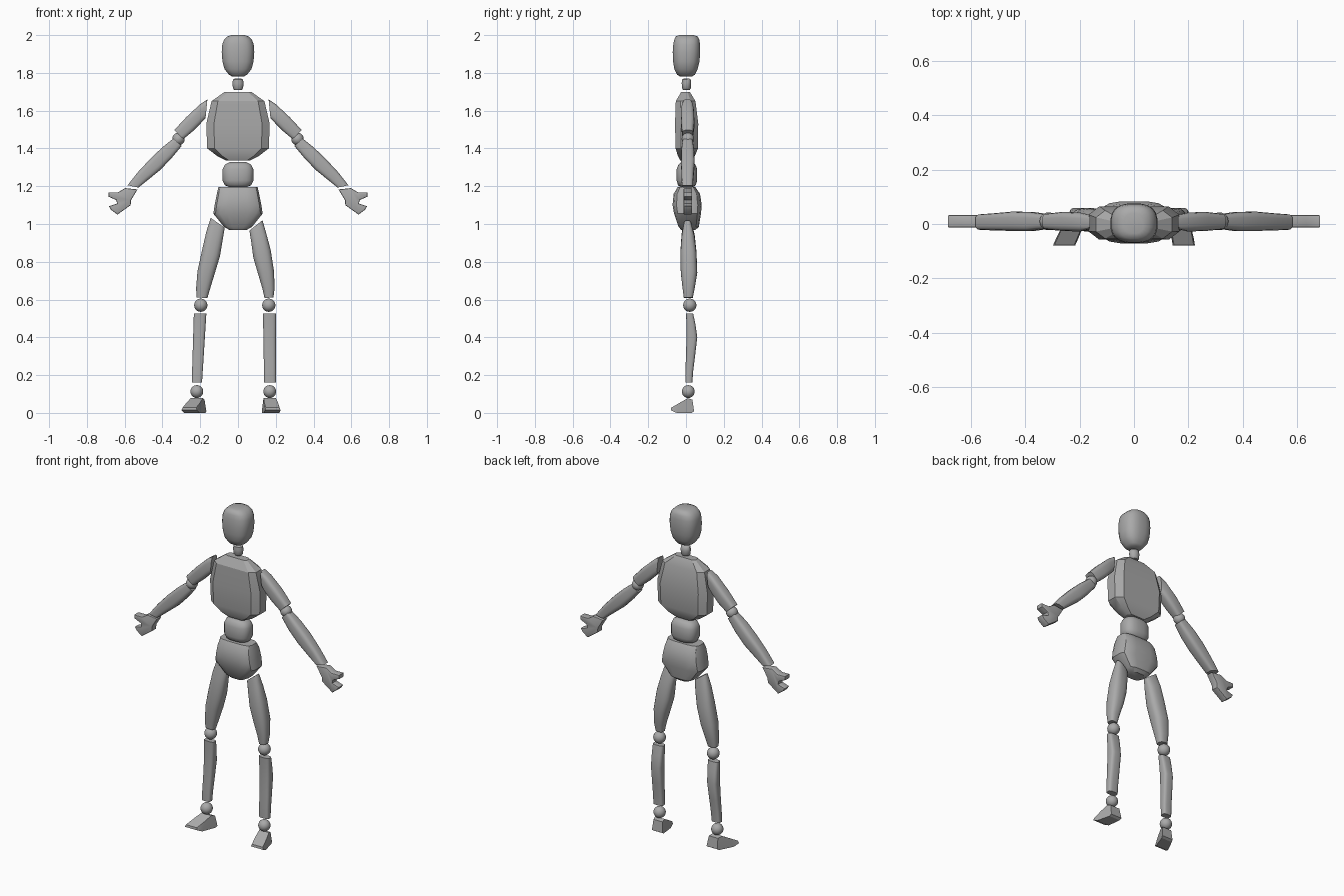
import bpy, bmesh, math
from mathutils import Vector

if "Cube" in bpy.data.objects:
    bpy.data.objects.remove(bpy.data.objects["Cube"])

mat = bpy.data.materials.new("plain grey")
mat.diffuse_color = (0.4, 0.4, 0.4, 1)
mat.use_nodes = True
mat.node_tree.nodes["Principled BSDF"].inputs["Base Color"].default_value = mat.diffuse_color


def finish(name, bm, angle=35):
    bmesh.ops.recalc_face_normals(bm, faces=bm.faces)
    me = bpy.data.meshes.new(name)
    bm.to_mesh(me)
    bm.free()
    me.materials.append(mat)
    me.shade_smooth()
    me.set_sharp_from_angle(angle=math.radians(angle))
    ob = bpy.data.objects.new(name, me)
    bpy.context.collection.objects.link(ob)
    return ob


def rounded(n, p):
    """Unit superellipse: p = 1 is a circle, smaller is boxier."""
    f = lambda v: math.copysign(abs(v) ** p, v)
    a = [2 * math.pi * (i + 0.5) / n for i in range(n)]
    return [(f(math.cos(t)), f(math.sin(t))) for t in a]


ROUND, SOFT, BOXY = rounded(24, 1), rounded(20, 0.75), rounded(16, 0.55)
CHAMFER = [(1, -.5), (1, .5), (.76, 1), (-.76, 1), (-1, .5), (-1, -.5), (-.76, -1), (.76, -1)]


def loft(name, sections, shape, angle=35):
    """Each section: two edge points in the front plane (xa, za, xb, zb), then front and back y."""
    bm = bmesh.new()
    rings = []
    for xa, za, xb, zb, y0, y1 in sections:
        a, b = Vector((xa, 0, za)), Vector((xb, 0, zb))
        ring = []
        for u, v in shape:
            p = (a + b) / 2 + (b - a) / 2 * u
            p.y = (y0 + y1) / 2 + (y1 - y0) / 2 * v
            ring.append(bm.verts.new(p))
        rings.append(ring)
    n = len(shape)
    for r, s in zip(rings, rings[1:]):
        for i in range(n):
            bm.faces.new((r[i], r[(i + 1) % n], s[(i + 1) % n], s[i]))
    bm.faces.new(rings[0])
    bm.faces.new(rings[-1])
    return finish(name, bm, angle)


def stack(name, rows, shape, angle=35):
    """Centred body part; each row: z, half width, front y, back y."""
    return loft(name, [(-w, z, w, z, y0, y1) for z, w, y0, y1 in rows], shape, angle)


def ball(name, x, y, z, r):
    bm = bmesh.new()
    bmesh.ops.create_uvsphere(bm, u_segments=20, v_segments=12, radius=r)
    bmesh.ops.translate(bm, verts=bm.verts, vec=(x, y, z))
    finish(name, bm)


# head, neck, torso, waist, pelvis
stack("head", [(1.78, .03, -.03, .03), (1.79, .048, -.047, .047), (1.82, .072, -.062, .062),
               (1.86, .083, -.069, .072), (1.91, .087, -.071, .076), (1.95, .084, -.068, .075),
               (1.975, .075, -.063, .071), (1.993, .056, -.055, .062), (2.0, .035, -.035, .04)], SOFT, 50)
stack("neck", [(1.71, .02, -.015, .02), (1.718, .027, -.021, .026), (1.745, .03, -.023, .028),
               (1.765, .027, -.021, .025), (1.77, .018, -.013, .018)], ROUND, 50)
stack("torso", [(1.335, .06, -.03, .032), (1.36, .11, -.043, .047), (1.40, .163, -.055, .063),
                (1.53, .168, -.058, .065), (1.65, .14, -.054, .05), (1.70, .07, -.025, .02)], CHAMFER, 25)
stack("waist", [(1.197, .05, -.03, .04), (1.205, .07, -.043, .052), (1.23, .082, -.05, .06),
                (1.29, .082, -.05, .06), (1.315, .07, -.04, .05), (1.327, .045, -.025, .035)], SOFT, 50)
stack("pelvis", [(.968, .045, -.025, .05), (.985, .075, -.04, .068), (1.055, .132, -.064, .08),
                 (1.10, .125, -.072, .084), (1.16, .113, -.066, .075), (1.195, .105, -.045, .05)], BOXY, 30)

# arms, mirrored left and right
for s, side in ((-1, "left"), (1, "right")):
    arm = lambda rows: [(s * a, b, s * c, d, e, f) for a, b, c, d, e, f in rows]
    loft(side + "_upper_arm", arm([(.172, 1.56, .162, 1.66, -.02, .035), (.195, 1.535, .20, 1.635, -.028, .042),
                                   (.24, 1.49, .275, 1.565, -.026, .045), (.288, 1.45, .338, 1.497, -.02, .038)]), BOXY)
    ball(side + "_elbow", s * .315, .01, 1.45, .033)
    loft(side + "_forearm", arm([(.298, 1.413, .342, 1.453, -.018, .036), (.35, 1.35, .402, 1.405, -.026, .044),
                                 (.41, 1.287, .465, 1.345, -.026, .046), (.48, 1.23, .53, 1.275, -.024, .04),
                                 (.527, 1.193, .585, 1.205, -.022, .036)]), BOXY)
    # hand: gripping outline, extruded
    bm = bmesh.new()
    outline = [(.532, 1.183), (.598, 1.19), (.635, 1.168), (.686, 1.168), (.686, 1.145), (.645, 1.127),
               (.64, 1.108), (.684, 1.094), (.672, 1.075), (.638, 1.05), (.568, 1.10), (.567, 1.125)]
    face = bm.faces.new([bm.verts.new((s * x, -.013, z)) for x, z in outline])
    ext = bmesh.ops.extrude_face_region(bm, geom=[face])
    bmesh.ops.translate(bm, verts=[v for v in ext["geom"] if isinstance(v, bmesh.types.BMVert)], vec=(0, .046, 0))
    rims = [e for e in bm.edges if abs(e.verts[0].co.y - e.verts[1].co.y) < .001]
    bmesh.ops.bevel(bm, geom=rims, offset=.006, segments=2, profile=.5, affect='EDGES')
    finish(side + "_hand", bm)

# legs: the stance differs slightly, so each leg lists thigh, knee, shin, ankle and foot places
thigh_depth = [(-.012, .028), (-.024, .046), (-.03, .056), (-.028, .06), (-.018, .046), (-.012, .036)]
shin_depth = [(0, .038), (.002, .05), (.002, .06), (0, .048), (-.004, .038), (-.004, .034)]
legs = {
    "left": dict(thigh=[(-.145, 1.033, -.07, .98), (-.168, .96, -.08, .92), (-.19, .865, -.095, .83),
                        (-.215, .75, -.122, .74), (-.222, .66, -.148, .655), (-.22, .612, -.162, .607)],
                 shin=((-.234, -.167), (-.245, -.19)), knee=-.197, ankle=-.218, foot=(-.218, -.258)),
    "right": dict(thigh=[(.13, 1.02, .06, .965), (.15, .95, .069, .91), (.173, .865, .081, .82),
                         (.191, .75, .106, .735), (.194, .66, .13, .655), (.188, .612, .14, .607)],
                  shin=((.132, .202), (.138, .201)), knee=.163, ankle=.168, foot=(.168, .184)),
}
for side, d in legs.items():
    loft(side + "_thigh", [t + y for t, y in zip(d["thigh"], thigh_depth)], SOFT)
    ball(side + "_knee", d["knee"], .02, .57, .035)
    (a0, b0), (a1, b1) = d["shin"]
    rows = []
    for z, (y0, y1) in zip((.527, .47, .40, .30, .22, .162), shin_depth):
        t = (.527 - z) / .365
        rows.append((a0 + (a1 - a0) * t, z, b0 + (b1 - b0) * t, z, y0, y1))
    loft(side + "_shin", rows, BOXY)
    ball(side + "_ankle", d["ankle"], .012, .113, .034)
    # foot: wedge, sheared towards the toe
    heel_x, toe_x = d["foot"]
    bm = bmesh.new()
    for y, z, w in ((-.08, .014, .041), (-.078, .028, .036), (-.03, .055, .036), (.01, .078, .032),
                    (.034, .07, .03), (.043, .008, .036), (-.05, 0, .041), (.03, 0, .036)):
        x = heel_x + (toe_x - heel_x) * (.01 - y) / .09
        for s in (-1, 1):
            bm.verts.new((x + s * w, y, z))
    bmesh.ops.convex_hull(bm, input=bm.verts)
    finish(side + "_foot", bm, 25)
